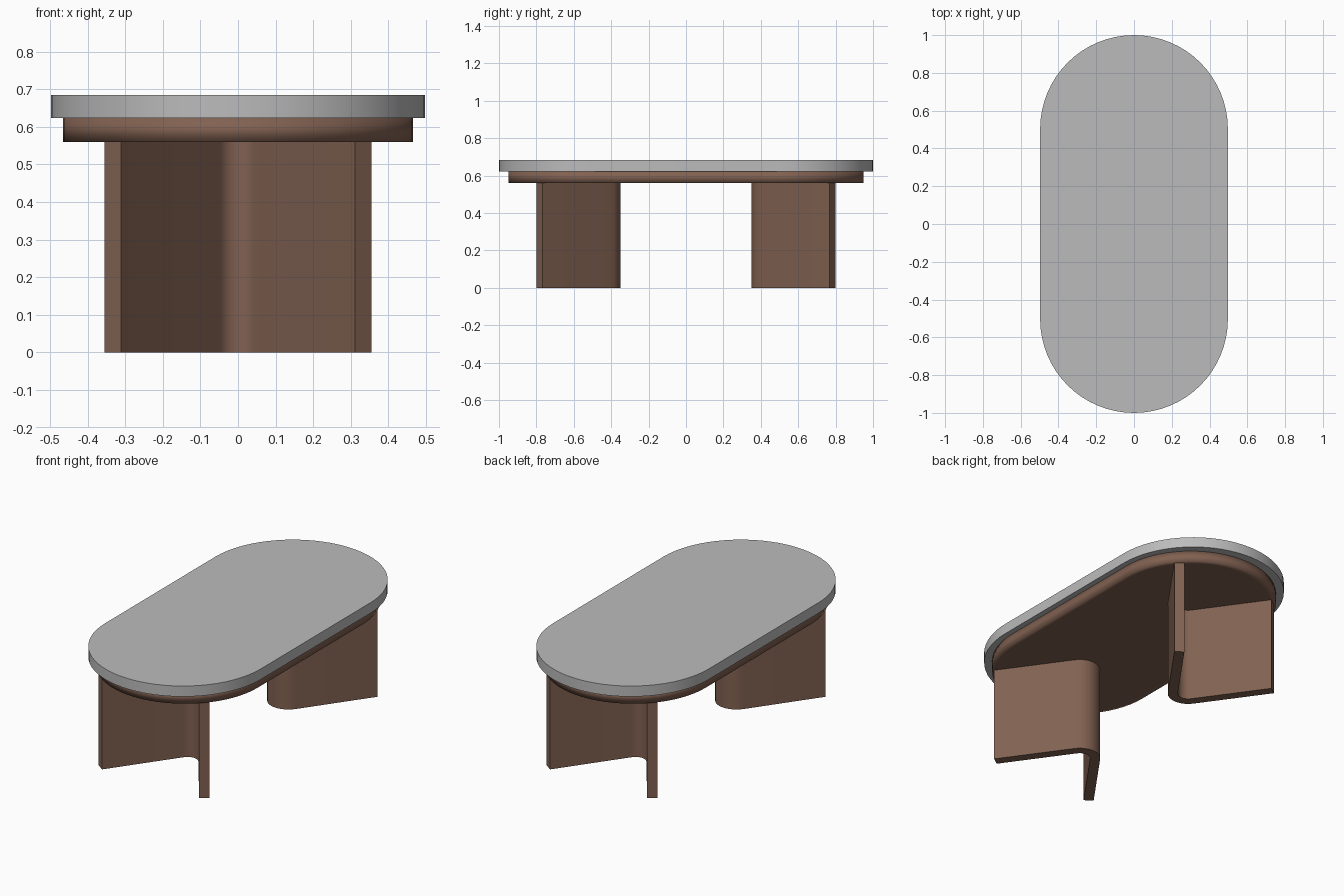
import bpy, bmesh, math
from mathutils import Vector

if "Cube" in bpy.data.objects:
    bpy.data.objects.remove(bpy.data.objects["Cube"])


def material(name, rgb):
    m = bpy.data.materials.new(name)
    m.diffuse_color = (*rgb, 1.0)
    m.use_nodes = True
    m.node_tree.nodes["Principled BSDF"].inputs["Base Color"].default_value = m.diffuse_color
    return m


def stadium(half_width, half_length, steps=32):
    """Outline with two half-round ends, long axis along y."""
    straight = half_length - half_width
    pts = []
    for start, cy in ((0.0, straight), (math.pi, -straight)):
        for i in range(steps + 1):
            a = start + math.pi * i / steps
            pts.append((half_width * math.cos(a), cy + half_width * math.sin(a)))
    return pts


def bent_panel(sign, half_angle, tip, radius, thickness, length, steps=12):
    """V-shaped plan of a bent board: rounded tip inward, arms opening outward."""
    centre = Vector((0, tip + radius))
    along = Vector((math.sin(half_angle), math.cos(half_angle))) * length

    def side(r):
        arc = []
        for i in range(steps + 1):
            a = -math.pi + half_angle + (math.pi - 2 * half_angle) * i / steps
            arc.append(centre + r * Vector((math.cos(a + 0), math.sin(a))))
        left_end = arc[0] + Vector((-along.x, along.y))
        return [left_end] + arc + [arc[-1] + along]

    pts = side(radius) + side(radius - thickness)[::-1]
    return [(p.x, p.y * sign) for p in pts]


def extrude_outline(name, outline, z0, z1, mat, rim=0.0):
    """Solid from a plan outline; rim adds a softly shaded band under the edge."""
    bm = bmesh.new()
    base = bm.faces.new([bm.verts.new((x, y, z0)) for x, y in outline])
    ext = bmesh.ops.extrude_face_region(bm, geom=[base], use_keep_orig=True)
    moved = [v for v in ext["geom"] if isinstance(v, bmesh.types.BMVert)]
    bmesh.ops.translate(bm, verts=moved, vec=(0, 0, z1 - z0))
    bmesh.ops.recalc_face_normals(bm, faces=bm.faces)
    if rim:
        bmesh.ops.inset_region(bm, faces=[base], thickness=rim, use_even_offset=True)
    me = bpy.data.meshes.new(name)
    bm.to_mesh(me)
    bm.free()
    me.materials.append(mat)
    ob = bpy.data.objects.new(name, me)
    bpy.context.collection.objects.link(ob)
    bpy.ops.object.select_all(action='DESELECT')
    ob.select_set(True)
    bpy.context.view_layer.objects.active = ob
    if rim:
        bpy.ops.object.shade_smooth()
    else:
        bpy.ops.object.shade_smooth_by_angle(angle=math.radians(30))
    return ob


stone = material("grey stone", (0.50, 0.50, 0.50))
wood = material("brown wood", (0.22, 0.12, 0.083))

# Table top slab and the slightly smaller wooden apron beneath it
extrude_outline("table_top", stadium(0.497, 1.0), 0.623, 0.684, stone)
extrude_outline("apron", stadium(0.465, 0.95), 0.56, 0.623, wood, rim=0.03)

# Two bent-board legs, mirrored front to back
for name, sign in (("front_leg", -1), ("back_leg", 1)):
    plan = bent_panel(sign, math.radians(35.5), 0.35, 0.112, 0.055, 0.455)
    extrude_outline(name, plan, 0.0, 0.56, wood)
